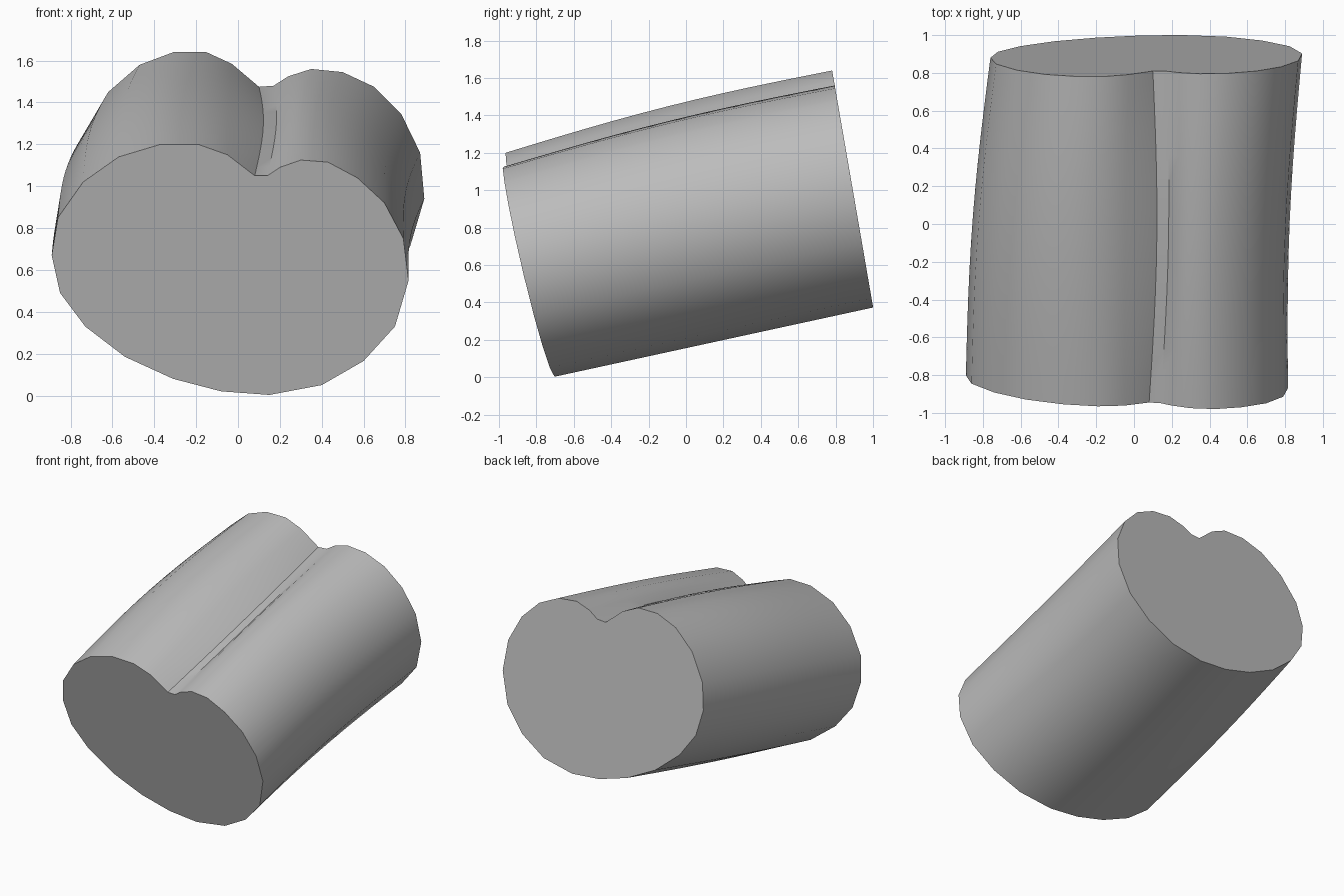
import bpy, bmesh, math

if "Cube" in bpy.data.objects:
    bpy.data.objects.remove(bpy.data.objects["Cube"])

# Front cross-section (x, z), clockwise seen from the front
FRONT = [(-.89, .67), (-.86, .85), (-.74, 1.02), (-.57, 1.14), (-.37, 1.20), (-.19, 1.20),
         (-.05, 1.15), (.08, 1.05), (.14, 1.05), (.20, 1.09), (.30, 1.125), (.43, 1.115),
         (.57, 1.04), (.70, .92), (.79, .75), (.815, .55), (.75, .33), (.60, .165),
         (.40, .05), (.15, .003), (-.08, .02), (-.31, .08), (-.54, .185), (-.73, .33), (-.85, .49)]
# Upper part of the back section; the lower part is a shifted copy of the front
BACK = [(-.76, 1.07), (-.73, 1.26), (-.62, 1.45), (-.47, 1.58), (-.31, 1.64), (-.15, 1.64),
        (-.03, 1.585), (.10, 1.475), (.17, 1.48), (.24, 1.525), (.35, 1.56), (.50, 1.545),
        (.65, 1.475), (.78, 1.345), (.87, 1.16), (.89, .94)]
BACK += [(.965 * x + .10, 1.053 * z + .37) for x, z in FRONT[len(BACK):]]
RINGS = 12


def front_point(x, z):
    return x, -.945 - .056 * (x - .08) - .235 * (z - 1.05), z


def back_point(x, z):
    return x, .81 - .173 * (z - 1.475), z


# Double-lobed log, lofted between two slanted ends with a slight bow
bm = bmesh.new()
rings = []
for r in range(RINGS + 1):
    t = r / RINGS
    bow = math.sin(math.pi * t)
    ring = []
    for f, b in zip(FRONT, BACK):
        p, q = front_point(*f), back_point(*b)
        x, y, z = (u + (v - u) * t for u, v in zip(p, q))
        groove = math.exp(-((f[0] - .1) / .15) ** 2) if f[1] > 1 else 0
        x += bow * (-.028 + .06 * groove)
        z += bow * .025 * f[1]
        ring.append(bm.verts.new((x, y, z)))
    rings.append(ring)
n = len(FRONT)
for a, b in zip(rings, rings[1:]):
    for i in range(n):
        j = (i + 1) % n
        bm.faces.new((a[i], a[j], b[j], b[i]))
# Flat end caps
bm.faces.new(rings[0])
bm.faces.new(rings[-1][::-1])
bmesh.ops.recalc_face_normals(bm, faces=bm.faces)

mesh = bpy.data.meshes.new("lobed_log")
bm.to_mesh(mesh)
bm.free()
log = bpy.data.objects.new("lobed_log", mesh)
bpy.context.collection.objects.link(log)
grey = bpy.data.materials.new("plain grey")
grey.diffuse_color = (.5, .5, .5, 1)
grey.use_nodes = True
grey.node_tree.nodes["Principled BSDF"].inputs["Base Color"].default_value = grey.diffuse_color
mesh.materials.append(grey)

bpy.context.view_layer.objects.active = log
log.select_set(True)
bpy.ops.object.shade_smooth_by_angle(angle=math.radians(35))
